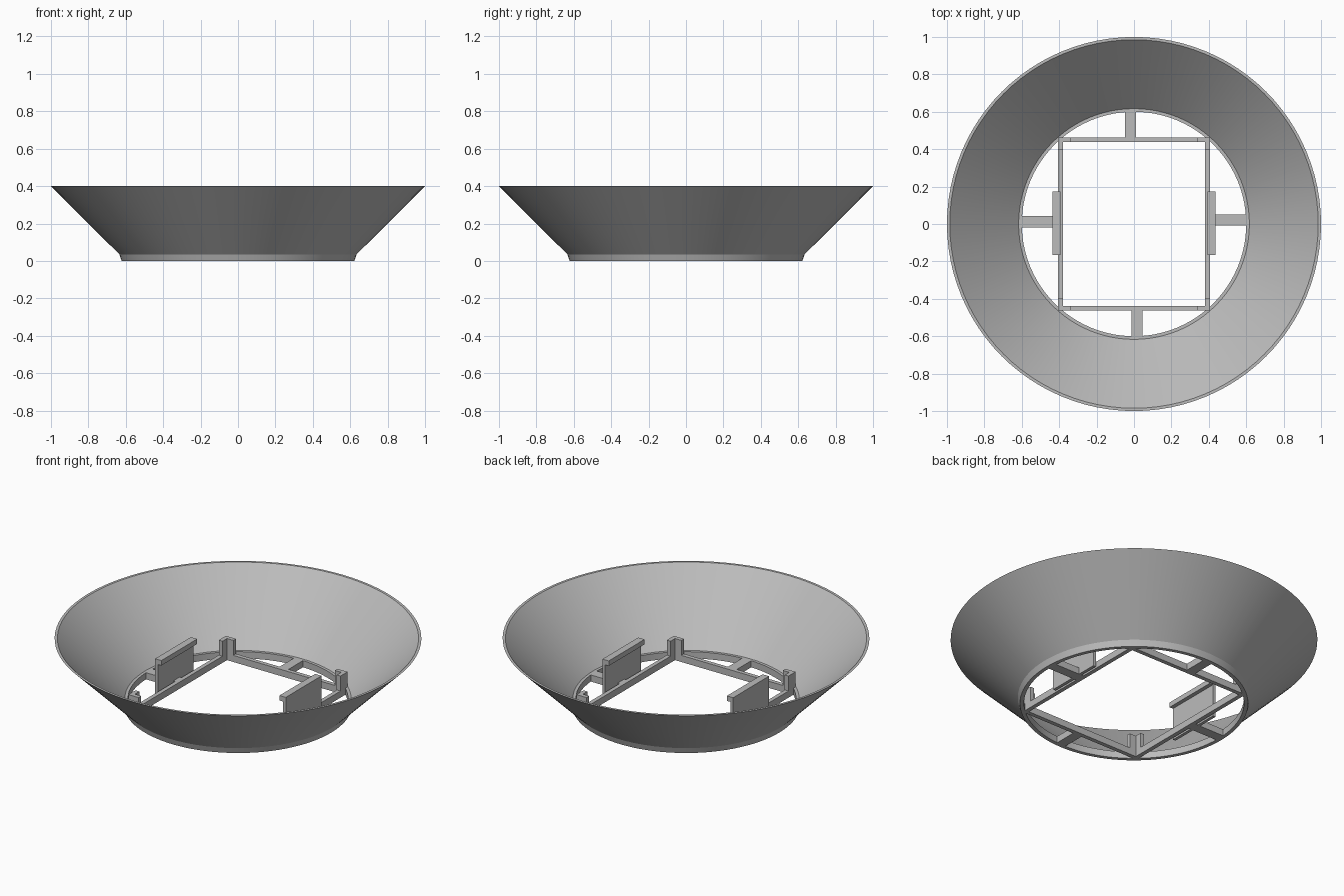
import bpy, bmesh, math
from mathutils import Matrix, Vector

cube = bpy.data.objects.get("Cube")
if cube:
    bpy.data.objects.remove(cube, do_unlink=True)

GREY = (0.5, 0.5, 0.5, 1)
mat = bpy.data.materials.new("plain grey")
mat.use_nodes = True
mat.diffuse_color = GREY
mat.node_tree.nodes["Principled BSDF"].inputs["Base Color"].default_value = GREY


def finish(name, bm):
    bmesh.ops.recalc_face_normals(bm, faces=bm.faces)
    mesh = bpy.data.meshes.new(name)
    bm.to_mesh(mesh)
    bm.free()
    mesh.materials.append(mat)
    obj = bpy.data.objects.new(name, mesh)
    bpy.context.collection.objects.link(obj)
    return obj


def box(name, x, y, z):
    bm = bmesh.new()
    size = Vector((abs(x[1] - x[0]), abs(y[1] - y[0]), z[1] - z[0]))
    mid = Vector((sum(x), sum(y), sum(z))) / 2
    bmesh.ops.create_cube(bm, size=1, matrix=Matrix.Translation(mid) @ Matrix.Diagonal(size).to_4x4())
    return finish(name, bm)


def prism(name, points, z0, z1):
    bm = bmesh.new()
    face = bm.faces.new([bm.verts.new((px, py, z0)) for px, py in points])
    out = bmesh.ops.extrude_face_region(bm, geom=[face], use_keep_orig=True)
    top = [v for v in out["geom"] if isinstance(v, bmesh.types.BMVert)]
    bmesh.ops.translate(bm, verts=top, vec=(0, 0, z1 - z0))
    return finish(name, bm)


# Flared shell with a short base ring, revolved from a closed profile
BAR = 0.04
profile = [(0.60, 0), (0.622, 0), (0.634, 0.035), (1.0, 0.4), (0.985, 0.4), (0.617, BAR), (0.60, BAR)]
bm = bmesh.new()
verts = [bm.verts.new((r, 0, z)) for r, z in profile]
edges = [bm.edges.new((v, verts[i - 1])) for i, v in enumerate(verts)]
bmesh.ops.spin(bm, geom=verts + edges, cent=(0, 0, 0), axis=(0, 0, 1),
               angle=math.tau, steps=96, use_merge=True)
bmesh.ops.remove_doubles(bm, verts=bm.verts, dist=0.0001)
shell = finish("flared_shell", bm)
bpy.context.view_layer.objects.active = shell
shell.select_set(True)
bpy.ops.object.shade_smooth_by_angle(angle=math.radians(12))
shell.select_set(False)

# Rectangular base frame
X, Y, T = 0.405, 0.463, 0.025
for s, side in ((1, "left"), (-1, "right")):
    box(side + "_frame_bar", (s * (X - T), s * X), (-Y, Y), (0, BAR))
for s, side in ((1, "back"), (-1, "front")):
    box(side + "_frame_bar", (-X + T, X - T), (s * (Y - T), s * Y), (0, BAR))

# L-shaped corner posts
ARM = 0.067
for sx in (1, -1):
    for sy in (1, -1):
        corner = [(X, Y), (X - ARM, Y), (X - ARM, Y - T), (X - T, Y - T), (X - T, Y - ARM), (X, Y - ARM)]
        prism("corner_post", [(sx * px, sy * py) for px, py in corner], BAR, 0.13)

# Spokes joining the frame to the ring
box("back_spoke", (-0.047, 0.012), (Y - T / 2, 0.607), (0, BAR))
box("front_spoke", (-0.014, 0.045), (-0.607, -Y + T / 2), (0, BAR))
box("left_spoke", (X - T / 2, 0.607), (-0.008, 0.052), (0, BAR))
box("right_spoke", (-0.607, -X + T / 2), (-0.018, 0.042), (0, BAR))

# Side clips: upright plate with a lip hooking inward, drawn as one section
for s, side in ((1, "left"), (-1, "right")):
    section = [(0.435, 0), (0.435, 0.225), (0.393, 0.225), (0.393, 0.195), (0.417, 0.195), (0.417, 0)]
    bm = bmesh.new()
    face = bm.faces.new([bm.verts.new((s * px, -0.167, pz)) for px, pz in section])
    out = bmesh.ops.extrude_face_region(bm, geom=[face], use_keep_orig=True)
    bmesh.ops.translate(bm, verts=[v for v in out["geom"] if isinstance(v, bmesh.types.BMVert)],
                        vec=(0, 0.34, 0))
    finish(side + "_clip", bm)
